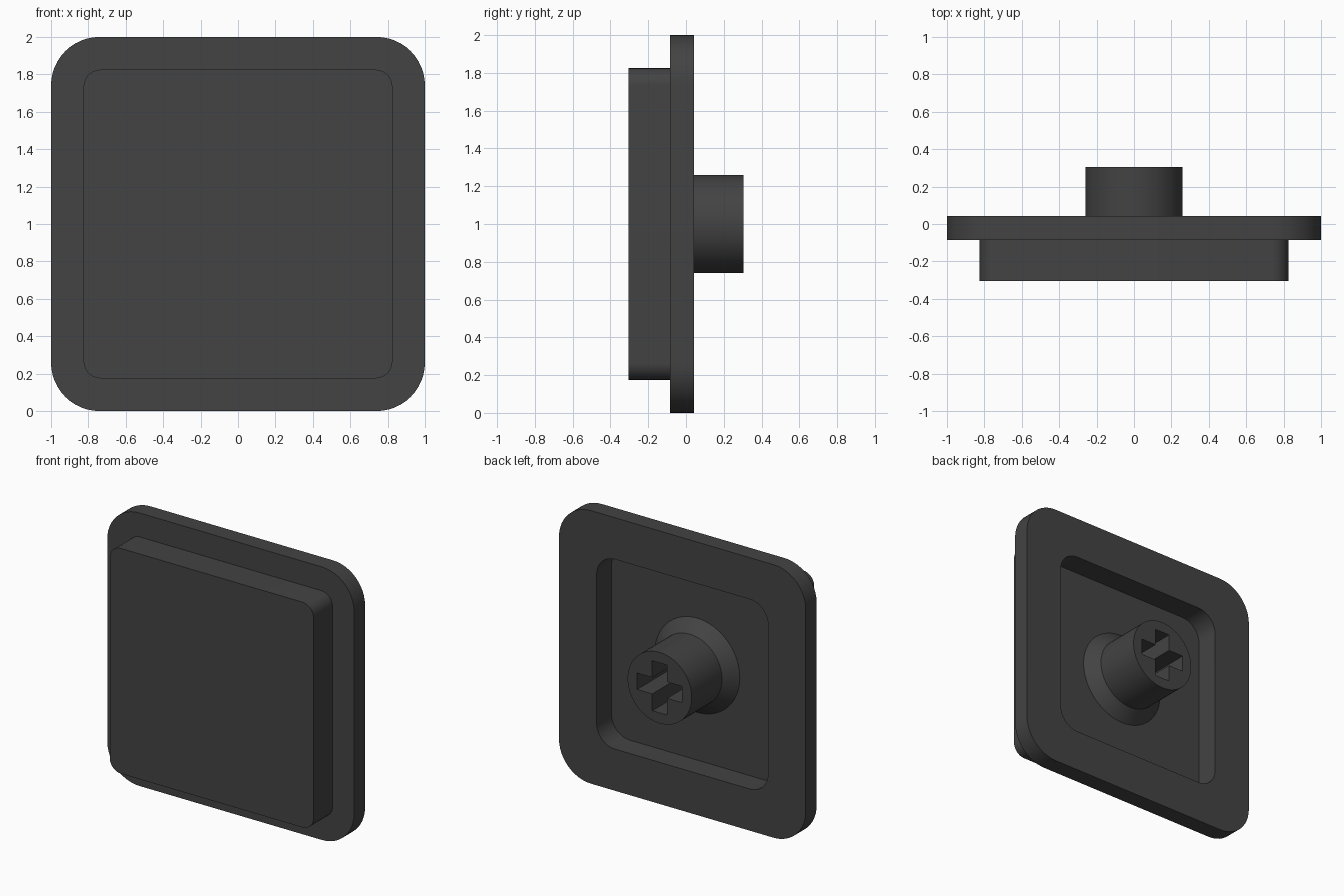
import bpy, bmesh
from math import sin, cos, pi

if "Cube" in bpy.data.objects:
    bpy.data.objects.remove(bpy.data.objects["Cube"])

CZ = 1.0  # height of the centre axis

plastic = bpy.data.materials.new("charcoal plastic")
plastic.diffuse_color = (0.056, 0.056, 0.056, 1)
plastic.use_nodes = True
plastic.node_tree.nodes["Principled BSDF"].inputs["Base Color"].default_value = plastic.diffuse_color


def rounded_square(half, radius, y, steps=12):
    """Outline of a rounded square standing in the xz plane."""
    pts = []
    for k, (sx, sz) in enumerate([(1, 1), (-1, 1), (-1, -1), (1, -1)]):
        for i in range(steps + 1):
            a = (k + i / steps) * pi / 2
            pts.append((sx * (half - radius) + radius * cos(a), y,
                        CZ + sz * (half - radius) + radius * sin(a)))
    return pts


def circle(radius, y, n=64):
    return [(radius * cos(2 * pi * i / n), y, CZ + radius * sin(2 * pi * i / n))
            for i in range(n)]


def loft(name, rings):
    """Skin a stack of matching outlines and cap both ends."""
    bm = bmesh.new()
    loops = [[bm.verts.new(p) for p in ring] for ring in rings]
    for a, b in zip(loops, loops[1:]):
        for i in range(len(a)):
            j = (i + 1) % len(a)
            bm.faces.new((a[i], a[j], b[j], b[i]))
    bm.faces.new(loops[0][::-1])
    bm.faces.new(loops[-1])
    bmesh.ops.recalc_face_normals(bm, faces=bm.faces)
    mesh = bpy.data.meshes.new(name)
    bm.to_mesh(mesh)
    bm.free()
    obj = bpy.data.objects.new(name, mesh)
    bpy.context.collection.objects.link(obj)
    mesh.materials.append(plastic)
    return obj


def smooth(obj):
    bpy.ops.object.select_all(action='DESELECT')
    obj.select_set(True)
    bpy.context.view_layer.objects.active = obj
    bpy.ops.object.shade_smooth_by_angle(angle=pi / 6)


# Cap: raised front block, wide flange, recess in the back
cap = loft("cap", [rounded_square(0.825, 0.09, -0.305),
                   rounded_square(0.825, 0.09, -0.085),
                   rounded_square(1.0, 0.26, -0.085),
                   rounded_square(1.0, 0.26, 0.042),
                   rounded_square(0.695, 0.15, 0.042),
                   rounded_square(0.695, 0.15, -0.13)])

# Stem: cylinder with a conical foot on the recess floor
stem = loft("stem", [circle(0.345, -0.132), circle(0.345, -0.13),
                     circle(0.26, -0.045), circle(0.26, 0.305)])

# Cross-shaped socket cut into the end of the stem
L, W = 0.183, 0.06
quarter = [(L, -W), (L, W), (W, W)]
cross = []
for k in range(4):
    for x, z in quarter:
        for _ in range(k):
            x, z = -z, x
        cross.append((x, z))
cutter = loft("socket_cutter", [[(x, y, CZ + z) for x, z in cross]
                                for y in (-0.06, 0.4)])
cut = stem.modifiers.new("socket", 'BOOLEAN')
cut.operation = 'DIFFERENCE'
cut.solver = 'EXACT'
cut.object = cutter
bpy.ops.object.select_all(action='DESELECT')
stem.select_set(True)
bpy.context.view_layer.objects.active = stem
bpy.ops.object.modifier_apply(modifier=cut.name)
bpy.data.objects.remove(cutter)

for part in (cap, stem):
    smooth(part)
